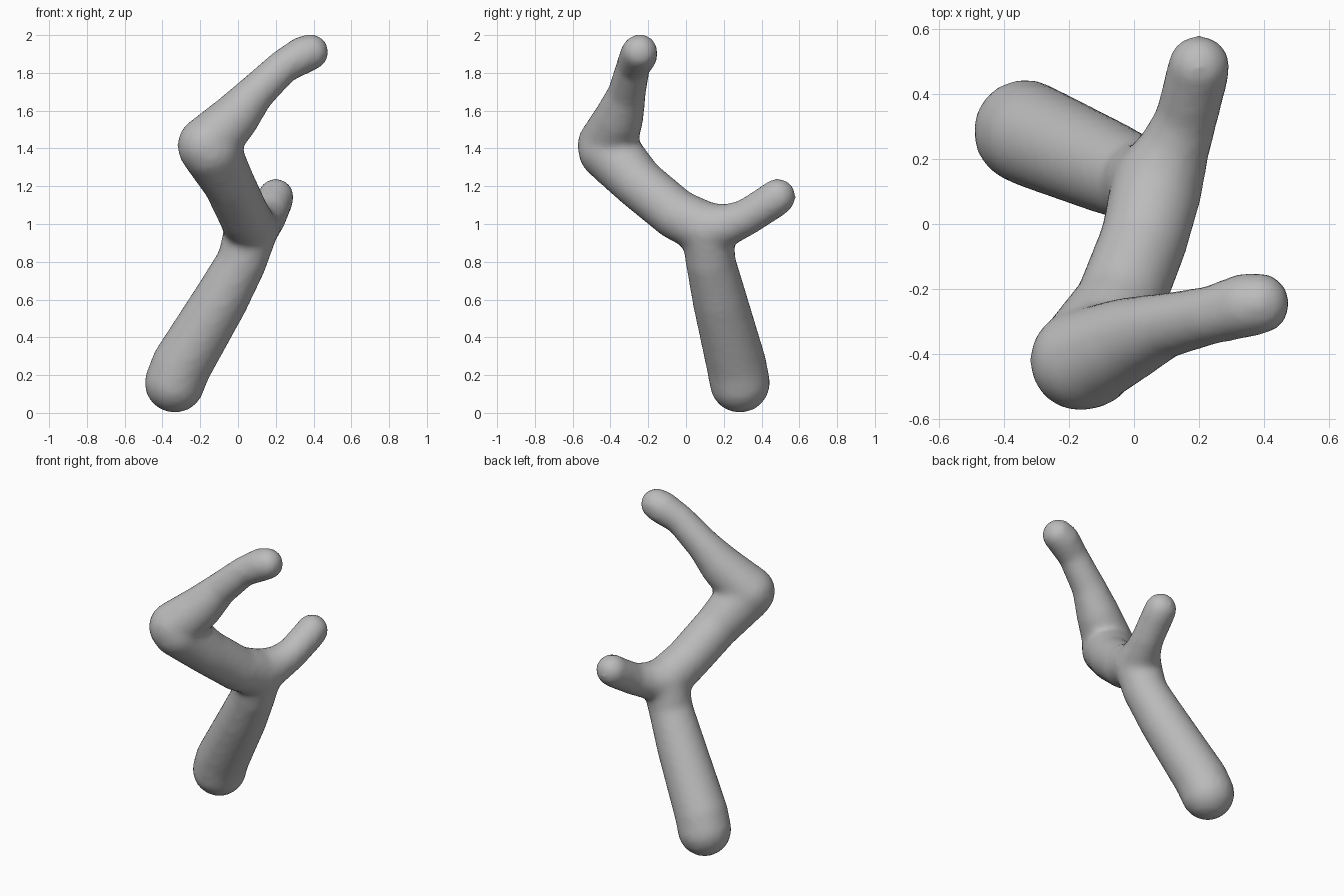
import bpy, bmesh
from mathutils import Vector, Matrix

cube = bpy.data.objects.get("Cube")
if cube:
    bpy.data.objects.remove(cube, do_unlink=True)

# Matte grey material
grey = bpy.data.materials.new("matte grey")
grey.use_nodes = True
colour = (0.5, 0.5, 0.5, 1)
grey.diffuse_color = colour
grey.node_tree.nodes["Principled BSDF"].inputs["Base Color"].default_value = colour

# Centre lines: x, y, z, radius
trunk = [(-.335, .285, .16, .158), (-.30, .268, .25, .158), (-.09, .178, .60, .143),
         (.02, .13, .80, .13), (.07, .115, .97, .14)]
arm = [(.07, .115, .97, .14), (.03, -.05, 1.05, .133), (-.05, -.255, 1.22, .135),
       (-.145, -.41, 1.39, .158), (-.165, -.42, 1.415, .154),
       (-.02, -.355, 1.56, .128), (.085, -.315, 1.685, .1),
       (.24, -.28, 1.835, .088), (.345, -.25, 1.895, .098), (.385, -.245, 1.91, .093)]
branch = [(.07, .115, .97, .14), (.12, .22, .995, .108),
          (.16, .32, 1.035, .094), (.195, .46, 1.125, .095), (.2, .485, 1.145, .094)]

INFLATE = 0.003   # makes up for the later smoothing
STEP = 0.018


def sweep(bm, path):
    """Run a ball of changing radius along the path."""
    for a, b in zip(path, path[1:]):
        a, b = Vector(a), Vector(b)
        n = max(1, round((b.xyz - a.xyz).length / STEP))
        for i in range(n + 1):
            p = a.lerp(b, i / n)
            bmesh.ops.create_icosphere(bm, subdivisions=3, radius=p.w + INFLATE,
                                       matrix=Matrix.Translation(p.xyz))


bm = bmesh.new()
for path in (trunk, arm, branch):
    sweep(bm, path)
mesh = bpy.data.meshes.new("forked_stick")
bm.to_mesh(mesh)
bm.free()
mesh.materials.append(grey)
stick = bpy.data.objects.new("forked_stick", mesh)
bpy.context.collection.objects.link(stick)

# Fuse the limbs into one skin and soften the joints
fuse = stick.modifiers.new("fuse", 'REMESH')
fuse.mode = 'VOXEL'
fuse.voxel_size = 0.02
fuse.use_smooth_shade = True
soften = stick.modifiers.new("soften", 'SMOOTH')
soften.factor = 0.5
soften.iterations = 8
